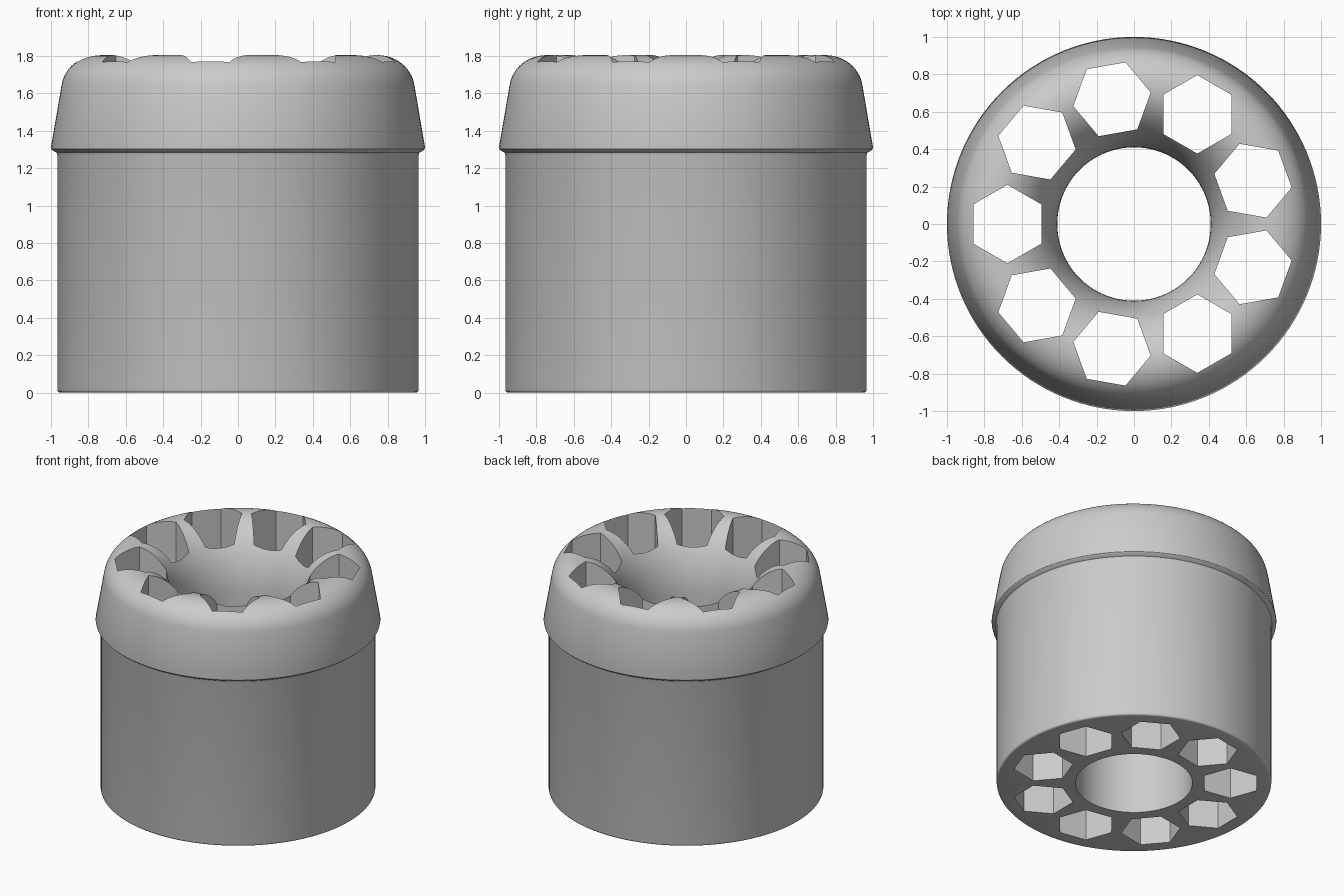
import bpy, bmesh, math
from mathutils import Matrix

cube = bpy.data.objects.get("Cube")
if cube:
    bpy.data.objects.remove(cube, do_unlink=True)

SEGMENTS = 128
HOLES = 9
TOP = 1.805

metal = bpy.data.materials.new("plain grey")
metal.use_nodes = True
grey = (0.6, 0.6, 0.6, 1)
metal.diffuse_color = grey
metal.node_tree.nodes["Principled BSDF"].inputs["Base Color"].default_value = grey


def arc(cx, cz, rx, rz, start, end, steps):
    """Points on an ellipse in the radius/height plane, angles in degrees."""
    angles = [math.radians(start + (end - start) * i / steps) for i in range(steps + 1)]
    return [(cx + rx * math.cos(a), cz + rz * math.sin(a)) for a in angles]


def make_object(name, bm):
    bmesh.ops.recalc_face_normals(bm, faces=bm.faces)
    mesh = bpy.data.meshes.new(name)
    bm.to_mesh(mesh)
    bm.free()
    obj = bpy.data.objects.new(name, mesh)
    bpy.context.collection.objects.link(obj)
    mesh.materials.append(metal)
    return obj


# Closed section: rounded foot, straight wall, flared collar, domed rim, funnel, bore
profile = arc(0.95, 0.015, 0.015, 0.015, -90, 0, 3)
profile += [(0.965, 1.27), (0.97, 1.283), (0.99, 1.295), (0.998, 1.303), (1.0, 1.312)]
profile += arc(0.745, 1.62, 0.2, TOP - 1.62, 8, 90, 12)
profile += arc(0.74, 1.305, 0.33, TOP - 1.305, 92, 180, 18)
profile += [(0.41, 0)]

bm = bmesh.new()
rings = []
for i in range(SEGMENTS):
    a = math.tau * i / SEGMENTS
    rings.append([bm.verts.new((r * math.cos(a), r * math.sin(a), z)) for r, z in profile])
for i, ring in enumerate(rings):
    following = rings[(i + 1) % SEGMENTS]
    for j in range(len(profile)):
        k = (j + 1) % len(profile)
        bm.faces.new((ring[j], following[j], following[k], ring[k]))
body = make_object("barrel_body", bm)

# Ring of hexagonal through holes, one corner pointing outward
bm = bmesh.new()
for i in range(HOLES):
    place = Matrix.Rotation(math.radians(20) + math.tau * i / HOLES, 4, "Z")
    place = place @ Matrix.Translation((0.677, 0, 1))
    bmesh.ops.create_cone(bm, cap_ends=True, segments=6, radius1=0.21, radius2=0.21,
                          depth=3, matrix=place @ Matrix.Rotation(math.pi / 6, 4, "Z")
                          @ Matrix.Rotation(math.pi / 6, 4, "Z"))
cutter = make_object("hex_hole_cutter", bm)
cutter.hide_render = True

cut = body.modifiers.new("hex holes", "BOOLEAN")
cut.operation = "DIFFERENCE"
cut.solver = "EXACT"
cut.object = cutter

bpy.ops.object.select_all(action="DESELECT")
body.select_set(True)
bpy.context.view_layer.objects.active = body
bpy.ops.object.modifier_apply(modifier=cut.name)
bpy.data.objects.remove(cutter, do_unlink=True)
bpy.ops.object.shade_smooth_by_angle(angle=math.radians(32))
